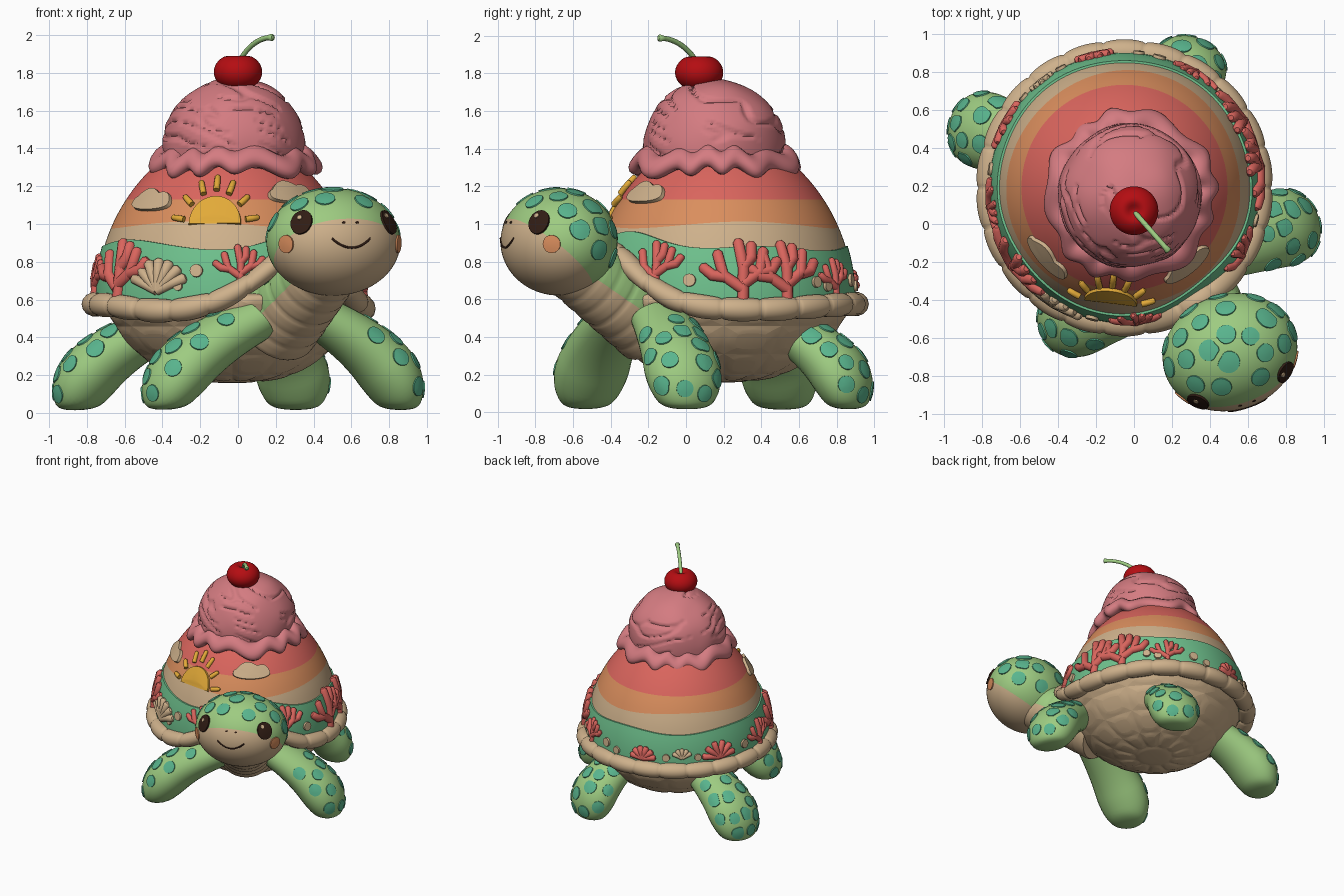
import bpy, bmesh, math, random
from math import sin, cos, pi, radians, exp, sqrt
from mathutils import Vector as V, noise
from mathutils.bvhtree import BVHTree

if "Cube" in bpy.data.objects:
    bpy.data.objects.remove(bpy.data.objects["Cube"])
random.seed(4)


def material(name, *rgb):
    m = bpy.data.materials.new(name)
    m.use_nodes = True
    m.diffuse_color = (*rgb, 1)
    m.node_tree.nodes["Principled BSDF"].inputs["Base Color"].default_value = (*rgb, 1)
    return m


SKIN = material("light green skin", .34, .60, .22)
SPOT = material("teal green spots", .10, .46, .27)
SEA = material("sea green", .16, .54, .27)
SAND = material("sand", .62, .44, .26)
ORANGE = material("sunset orange", .70, .27, .11)
CORAL = material("coral red", .70, .13, .11)
PINK = material("berry pink", .66, .20, .22)
CHERRY = material("cherry red", .46, .004, .006)
GOLD = material("golden yellow", .76, .40, .04)
DARK = material("dark brown", .03, .012, .007)
UP = V((0, 0, 1))


def skin(rings, loop=False, mat=lambda i: 0):
    """Join rings of points into a tube, capped unless it loops."""
    bm = bmesh.new()
    rows = [[bm.verts.new(p) for p in r] for r in rings]
    n = len(rows[0])
    for i in range(len(rows) - (not loop)):
        a, b = rows[i], rows[(i + 1) % len(rows)]
        for j in range(n):
            k = (j + 1) % n
            bm.faces.new((a[j], a[k], b[k], b[j])).material_index = mat(i)
    if not loop:
        bm.faces.new(rows[0]).material_index = mat(0)
        bm.faces.new(rows[-1]).material_index = mat(len(rows))
    bmesh.ops.recalc_face_normals(bm, faces=bm.faces)
    return bm


def finish(name, bm, *mats):
    me = bpy.data.meshes.new(name)
    bm.to_mesh(me)
    bm.free()
    for m in mats:
        me.materials.append(m)
    me.shade_smooth()
    me.set_sharp_from_angle(angle=radians(55))
    ob = bpy.data.objects.new(name, me)
    bpy.context.collection.objects.link(ob)
    return ob


def split(bm, co, no):
    """Cut along a plane; faces below it get the second material."""
    geom = bm.verts[:] + bm.edges[:] + bm.faces[:]
    bmesh.ops.bisect_plane(bm, geom=geom, plane_co=co, plane_no=no)
    for f in bm.faces:
        f.material_index = int((f.calc_center_median() - co).dot(no) < 0)


def ellipsoid(c, x, y, z, n=48, rows=28, warp=lambda p: p):
    lats = [-pi / 2 + .01 + (pi - .02) * i / rows for i in range(rows + 1)]
    return skin([[c + warp(x * cos(a) * cos(t) + y * cos(a) * sin(t) + z * sin(a))
                  for t in (2 * pi * j / n for j in range(n))] for a in lats])


def tree(ob):
    return BVHTree.FromPolygons([v.co for v in ob.data.vertices],
                                [p.vertices[:] for p in ob.data.polygons])


def frame(n):
    v = (UP - n * n.z).normalized() if abs(n.z) < .99 else V((0, 1, 0))
    return v.cross(n), v


def decal(bm, bvh, c, outline, h):
    """Thin raised plate that follows a surface."""
    c, n = bvh.find_nearest(c)[:2]
    u, v = frame(n)
    rows = []
    for k, off in ((1, -.004), (.95, h), (.5, h)):
        hits = [bvh.find_nearest(c + u * x * k + v * y * k) for x, y in outline]
        rows.append([bm.verts.new(q[0] + q[1] * off) for q in hits])
    rows.append([bm.verts.new(c + n * h)] * len(outline))
    for a, b in zip(rows, rows[1:]):
        for j in range(len(a)):
            k = (j + 1) % len(a)
            bm.faces.new((a[j], a[k], b[k], b[j]) if b[j] != b[k] else (a[j], a[k], b[j]))


def oval(rx, ry, n=20):
    return [(rx * cos(t), ry * sin(t)) for t in (2 * pi * j / n for j in range(n))]


def plates(name, bvh, items, h, mat):
    bm = bmesh.new()
    for c, outline in items:
        decal(bm, bvh, c, outline, h)
    bmesh.ops.recalc_face_normals(bm, faces=bm.faces)
    # open plates: make every one face away from the surface
    for f in bm.faces:
        p, n = bvh.find_nearest(f.calc_center_median())[:2]
        if f.normal.dot(n) < 0:
            f.normal_flip()
    finish(name, bm, mat)


def spots(name, ob, rule, gap):
    """Scatter patches, each filling its own cell, where rule holds."""
    verts = [v for v in ob.data.vertices if rule(v.co, v.normal)]
    random.shuffle(verts)
    picked, items = [], []
    for v in verts:
        if all((v.co - p).length > gap for p in picked):
            picked.append(v.co.copy())
    bvh = tree(ob)
    for p in picked:
        u, v = frame(bvh.find_nearest(p)[1])
        near = [V(((q - p).dot(u), (q - p).dot(v))) for q in picked if 0 < (q - p).length < gap * 2]
        cap, outline = gap * random.uniform(.44, .58), []
        for d in (V((cos(t), sin(t))) for t in (2 * pi * j / 18 for j in range(18))):
            walls = [(q.length / 2 - .011) * q.length / q.dot(d) for q in near if q.dot(d) > .001]
            outline.append(d * max(.02, min([cap] + walls)))
        items.append((p, outline))
    plates(name, bvh, items, .007, SPOT)


def tubes(name, paths, depth, mat, tip=.7):
    cu = bpy.data.curves.new(name, "CURVE")
    cu.dimensions, cu.bevel_depth, cu.bevel_resolution, cu.use_fill_caps = "3D", depth, 3, True
    for path in paths:
        path = path + [path[-1] + (path[-1] - path[-2]).normalized() * depth * .5]
        s = cu.splines.new("POLY")
        s.points.add(len(path) - 1)
        for i, p in enumerate(path):
            s.points[i].co = (*p, 1)
            s.points[i].radius = (1, tip, tip * .5)[max(0, i - len(path) + 3)]
    cu.materials.append(mat)
    bpy.context.collection.objects.link(bpy.data.objects.new(name, cu))


# Shell dome with wavy colour bands
MID = V((-.05, .19, 0))


def bump(t, deg, width):
    d = (math.degrees(t) - deg + 180) % 360 - 180
    return exp(-(d / width) ** 2)


def rim_z(t):
    return .575 + .275 * bump(t, -57, 26) - .035 * bump(t, -118, 25) - .03 * bump(t, 12, 35)


def on_shell(t, z, off=0):
    r = .70 * max(0, 1 - ((z - .6) / .9) ** 2) ** .6 + off
    return MID + V((r * cos(t), r * sin(t), z))


def bands(t):
    sea = .87 + .08 * bump(t, -48, 28) + .05 * bump(t, -150, 25) + .012 * sin(5 * t)
    return [rim_z(t) - .03, sea, .995 + .018 * sin(3 * t + 1), 1.13, 1.499]


STEPS, N = (8, 4, 4, 14), 144
rings, band_of = [], []
for b, steps in enumerate(STEPS):
    for i in range(steps + 1):
        rings.append([on_shell(t, bands(t)[b] + (bands(t)[b + 1] - bands(t)[b]) * i / steps, .012 * (b == 0))
                      for t in (2 * pi * j / N for j in range(N))])
        band_of.append(b)
shell = finish("shell_dome", skin(rings, mat=lambda i: band_of[min(i, len(band_of) - 1)]),
               SEA, SAND, ORANGE, CORAL)
dome = tree(shell)

# Segmented shell rim
rings = []
for j in range(352):
    t = 2 * pi * j / 352
    k = .8 + .2 * abs(sin(11 * t)) ** .4
    rings.append([MID + V(((.712 + .07 * k * cos(a)) * cos(t), (.712 + .07 * k * cos(a)) * sin(t),
                           rim_z(t) + .065 * k * sin(a))) for a in (2 * pi * i / 14 for i in range(14))])
finish("shell_rim", skin(rings, loop=True), SAND)

# Belly of inset plates
bm = skin([[V((-.03 + r * cos(t), .2 + r * sin(t), z)) for t in (2 * pi * j / 12 for j in range(12))]
           for z, r in ((.62, .70), (.46, .625), (.31, .50), (.205, .32), (.175, .14))])
bmesh.ops.inset_individual(bm, faces=bm.faces[:], thickness=.014, depth=.018)
belly = finish("belly", bm, SAND)
sub = belly.modifiers.new("round", "SUBSURF")
sub.levels = sub.render_levels = 2

# Ornaments on the shell


def strokes(name, lines, deg, z, size, depth, mat, tip=.7):
    t = radians(deg)
    tubes(name, [[on_shell(t + x * size / .66, z + y * size, .017) for x, y in ln] for ln in lines],
          depth, mat, tip)


def rays(n, r0, r1, a0, a1):
    angles = [radians(a0 + (a1 - a0) * i / (n - 1)) for i in range(n)]
    return [[(r * cos(a), r * sin(a)) for r in (r0, (r0 + r1) / 2, r1)] for a in angles]


BRANCHES = [[(0, -.1), (.02, .5), (-.06, .95)], [(0, .2), (.3, .42), (.38, .8)], [(0, .12), (-.32, .36), (-.42, .75)],
            [(.28, .4), (.5, .45), (.62, .62)], [(-.28, .33), (-.5, .36), (-.66, .5)],
            [(.01, .5), (.16, .68), (.17, .9)]]
for deg, z, size in ((-145, .62, .30), (-85, .70, .19), (-30, .69, .22), (9, .62, .30), (29, .62, .29),
                     (58, .64, .18), (-172, .64, .2)):
    strokes("coral_branch", BRANCHES, deg, z, size, .1 * size + .002, CORAL, .9)
for deg, size in ((103, .8), (152, 1.1)):
    strokes("coral_fan", rays(6, .0, .11, 10, 170), deg, .66, size, .022, CORAL, 1.1)
strokes("scallop_shell", rays(7, .0, .16, 25, 155), -122, .645, 1, .024, SAND, 1.2)
strokes("small_scallop", rays(5, .0, .07, 30, 150), 128, .68, 1, .015, SAND, 1.2)
plates("pebbles", dome, [(on_shell(radians(d), z), oval(r, r)) for d, z, r in
                         ((-104, .75, .035), (-14, .7, .035), (45, .69, .03), (52, .67, .03), (75, .7, .035),
                          (84, .67, .03), (118, .68, .03), (138, .68, .028), (172, .7, .035), (-112, .67, .025))],
       .016, SAND)
half_sun = [(.145 * cos(a), .165 * sin(a) - .055) for a in (pi * i / 20 for i in range(21))]
plates("sun", dome, [(on_shell(radians(-97), 1.05), half_sun)], .016, GOLD)
strokes("sun_rays", rays(7, .18, .25, 8, 172), -97, 1.0, 1, .017, GOLD, .9)
cloud = [(x, y * (1 + .5 * abs(sin(5 * i * pi / 40))) if y > 0 else y * .8)
         for i, (x, y) in enumerate(oval(.15, .062, 40))]
plates("clouds", dome, [(on_shell(radians(d), z), cloud) for d, z in ((-138, 1.11), (-51, 1.15))], .02, SAND)

# Ice cream scoop, skirt, cherry and stem
TOP = V((-.02, .15, 1.41))


def crackle(p):
    q = V((p.x * 3, p.y * 3, p.z * 13 + p.x * 4 + p.y * 2))
    crack = max(0, 1 - abs(noise.noise(q)) / .13) * (noise.noise(p * 5) > -.12)
    return p * (1.01 + .03 * noise.noise(p * 5) - .06 * min(.7, crack))


finish("ice_cream_scoop", ellipsoid(TOP, V((.375, 0, 0)), V((0, .375, 0)), V((0, 0, .36)), 140, 80, crackle), PINK)
rings = []
for j in range(200):
    t = 2 * pi * j / 200
    w = sin(12 * t + 1.5 * sin(3 * t))
    r, z = .382 + .016 * w + .01 * sin(5 * t), 1.335 - .022 * w + .012 * cos(4 * t)
    rings.append([V((TOP.x + (r + .068 * cos(a)) * cos(t), TOP.y + (r + .068 * cos(a)) * sin(t),
                     z + .058 * sin(a) - .025 * cos(a))) for a in (2 * pi * i / 14 for i in range(14))])
finish("ice_cream_skirt", skin(rings, loop=True), PINK)
finish("cherry", ellipsoid(V((0, .07, 1.805)), V((.128, 0, 0)), V((0, .128, 0)), V((0, 0, .1)),
                           warp=lambda p: p - UP * .04 * exp(-(p.xy.length / .04) ** 2) * (p.z > 0)), CHERRY)
stem = [V((.005 + .175 * s ** 1.3, .06 - .2 * s ** 1.3, 1.85 + .138 * sin(s * pi / 2)))
        for s in (i / 12 for i in range(13))]
tubes("cherry_stem", [stem], .014, SKIN, 1.4)

# Head, turned a little from the body
HEAD, FWD, SIDE = V((.505, -.675, .905)), V((.32, -.947, 0)), V((.947, .32, 0))
bm = ellipsoid(HEAD, SIDE * .36, FWD * .305, UP * .285, 64, 40)
split(bm, HEAD - UP * .11, (UP - FWD * .85).normalized())
head = finish("head", bm, SKIN, SAND)
face = tree(head)


def on_face(s, f, u):
    return face.find_nearest(HEAD + SIDE * s + FWD * f + UP * u)[0]


spots("head_spots", head, lambda p, n: (p - HEAD).z > .05 + .85 * (p - HEAD).dot(FWD), .115)
sides = (-1, 1)
plates("eyes", face, [(on_face(.235 * s, .185, .1), oval(.062, .072)) for s in sides], .012, DARK)
plates("eye_glints", face, [(on_face(.235 * s - .018, .19, .13), oval(.014, .014, 10)) for s in sides], .018, SAND)
plates("cheeks", face, [(on_face(.29 * s, .13, -.01), oval(.05, .05)) for s in sides], .008, ORANGE)
plates("nostrils", face, [(on_face(.04 * s, .3, .11), oval(.01, .007, 8)) for s in sides], .004, DARK)
tubes("smile", [[on_face(.011 * i, .3, -.03 + .0005 * i * i) for i in range(-10, 11)]], .006, DARK)

# Ridged neck
a, b = V((.2, -.17, .47)), V((.49, -.62, .80))
axis = (b - a).normalized()
nx = axis.cross(UP).normalized()
ny = nx.cross(axis)
rings = []
for i in range(41):
    s = i / 40
    r = (.235 - .05 * s) * (1 - .04 * (1 - abs(sin(s * pi * 6))) ** 3)
    rings.append([a.lerp(b, s) + nx * r * cos(t) + ny * r * sin(t) for t in (2 * pi * j / 32 for j in range(32))])
bm = skin(rings)
split(bm, a - ny * .05, ny)
finish("neck", bm, SKIN, SAND)

# Flippers
for name, a, b, w, d in (("front_right_flipper", (.1, -.36, .5), (-.47, -.56, .02), .2, .16),
                         ("front_left_flipper", (.45, -.14, .5), (.93, .03, .01), .205, .16),
                         ("back_left_flipper", (.18, .53, .45), (.33, .93, .01), .2, .155),
                         ("back_right_flipper", (-.42, .4, .45), (-.94, .53, .01), .205, .16)):
    a, b = V(a), V(b)
    axis = (b - a).normalized()
    nx = axis.cross(UP).normalized()
    ny = nx.cross(axis)
    rings = []
    for i in range(29):
        s = sin(i / 28 * pi / 2)
        f = (.76 + .24 * min(1, s / .6)) * max(.03, sqrt(max(0, 1 - max(0, (s - .62) / .38) ** 2.4)))
        c = a.lerp(b, s) + ny * .055 * sin(pi * s)
        ring = [c + nx * w * f * cos(t) + ny * d * f * sin(t) for t in (2 * pi * j / 32 for j in range(32))]
        # soften the sole where it meets the ground
        rings.append([V((p.x, p.y, p.z if p.z > .06 else .06 * exp((p.z - .06) / .06))) for p in ring])
    ob = finish(name, skin(rings), SKIN)
    out = V((axis.x, axis.y, .6)).normalized()
    spots(name + "_spots", ob, lambda p, n: n.dot(out) > .4 and p.z > .09 and (p - a).dot(axis) > .16, .105)
